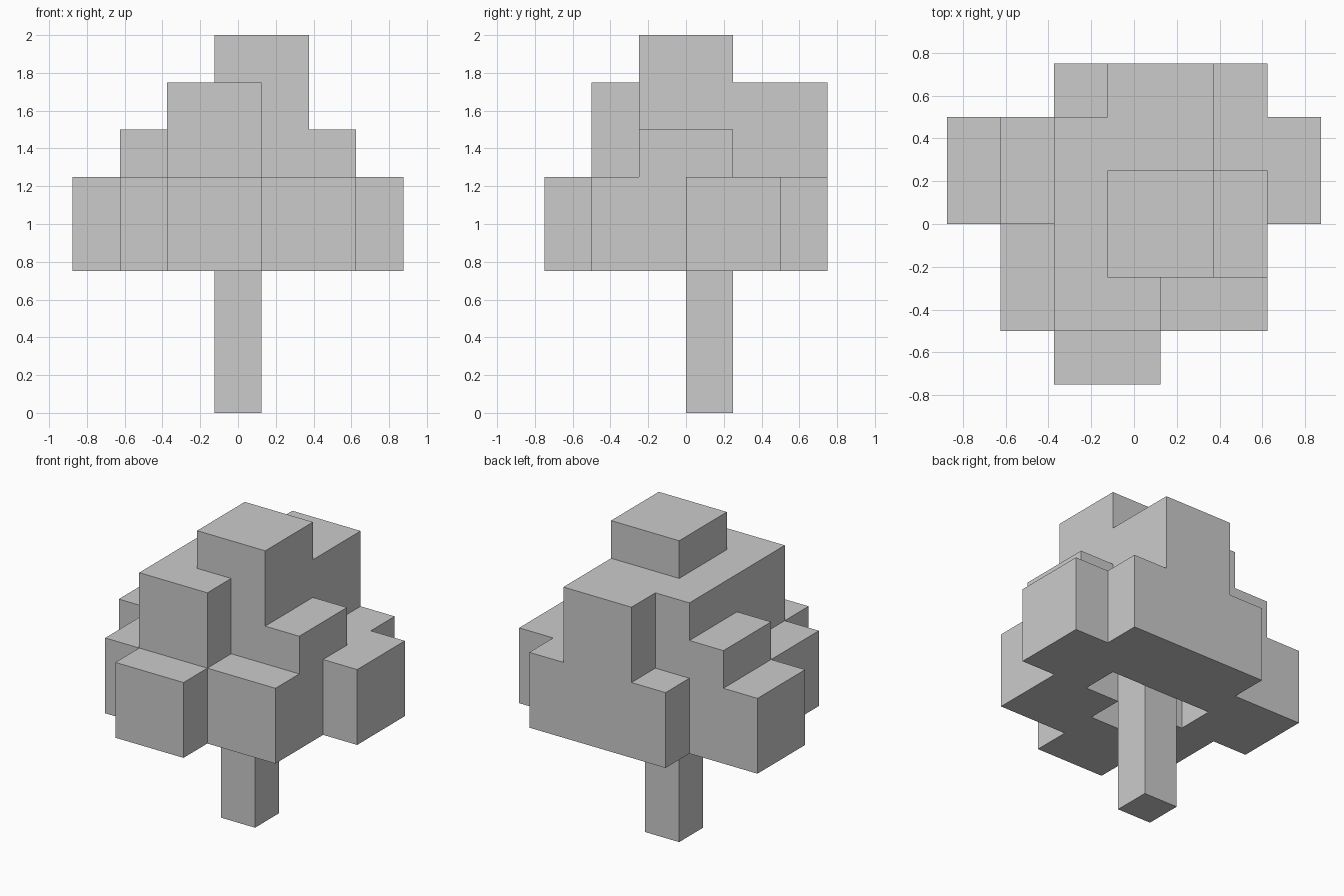
import bpy, bmesh
from mathutils import Vector

if "Cube" in bpy.data.objects:
    bpy.data.objects.remove(bpy.data.objects["Cube"])

U = 0.25                                  # grid unit
ORIGIN = Vector((-0.875, -0.75, 0.0))     # corner of the grid


def cells_of(lo, size):
    """Grid cells filled by a block whose low corner is at lo."""
    base = [round((a - b) / U) for a, b in zip(lo, ORIGIN)]
    n = [round(s / U) for s in size]
    return {(base[0] + i, base[1] + j, base[2] + k)
            for i in range(n[0]) for j in range(n[1]) for k in range(n[2])}


def build(name, cells, hidden=frozenset()):
    """Make one mesh from the exposed faces of the filled cells."""
    bm = bmesh.new()
    for c in sorted(cells):
        for axis in range(3):
            for s in (0, 1):
                nb = list(c)
                nb[axis] += 2 * s - 1
                if tuple(nb) in cells or tuple(nb) in hidden:
                    continue
                b, d = (axis + 1) % 3, (axis + 2) % 3
                quad = []
                for p, q in ((0, 0), (1, 0), (1, 1), (0, 1)):
                    v = Vector(c)
                    v[axis] += s
                    v[b] += p
                    v[d] += q
                    quad.append(bm.verts.new(ORIGIN + v * U))
                bm.faces.new(quad if s else quad[::-1])
    bmesh.ops.remove_doubles(bm, verts=bm.verts, dist=0.001)
    mesh = bpy.data.meshes.new(name)
    bm.to_mesh(mesh)
    bm.free()
    obj = bpy.data.objects.new(name, mesh)
    bpy.context.collection.objects.link(obj)
    return obj


# Leaf blocks: low corners of equal half-unit cubes
leaf_corners = [
    # lower ring around the trunk
    (-0.375, -0.75, 0.75), (0.125, -0.5, 0.75), (0.375, 0.0, 0.75),
    (0.125, 0.25, 0.75), (-0.375, 0.25, 0.75), (-0.875, 0.0, 0.75),
    (-0.625, -0.5, 0.75),
    # side steps
    (0.125, -0.25, 1.0), (-0.625, 0.0, 1.0),
    # upper layer
    (-0.375, -0.5, 1.25), (-0.375, 0.0, 1.25), (-0.125, 0.25, 1.25),
    # cap
    (-0.125, -0.25, 1.5),
]
leaves = set()
for corner in leaf_corners:
    leaves |= cells_of(corner, (0.5, 0.5, 0.5))

# Trunk runs up into the hollow under the leaves
trunk = cells_of((-0.125, 0.0, 0.0), (U, U, 1.25)) - leaves

build("trunk", trunk, leaves)
build("leaves", leaves, trunk)
